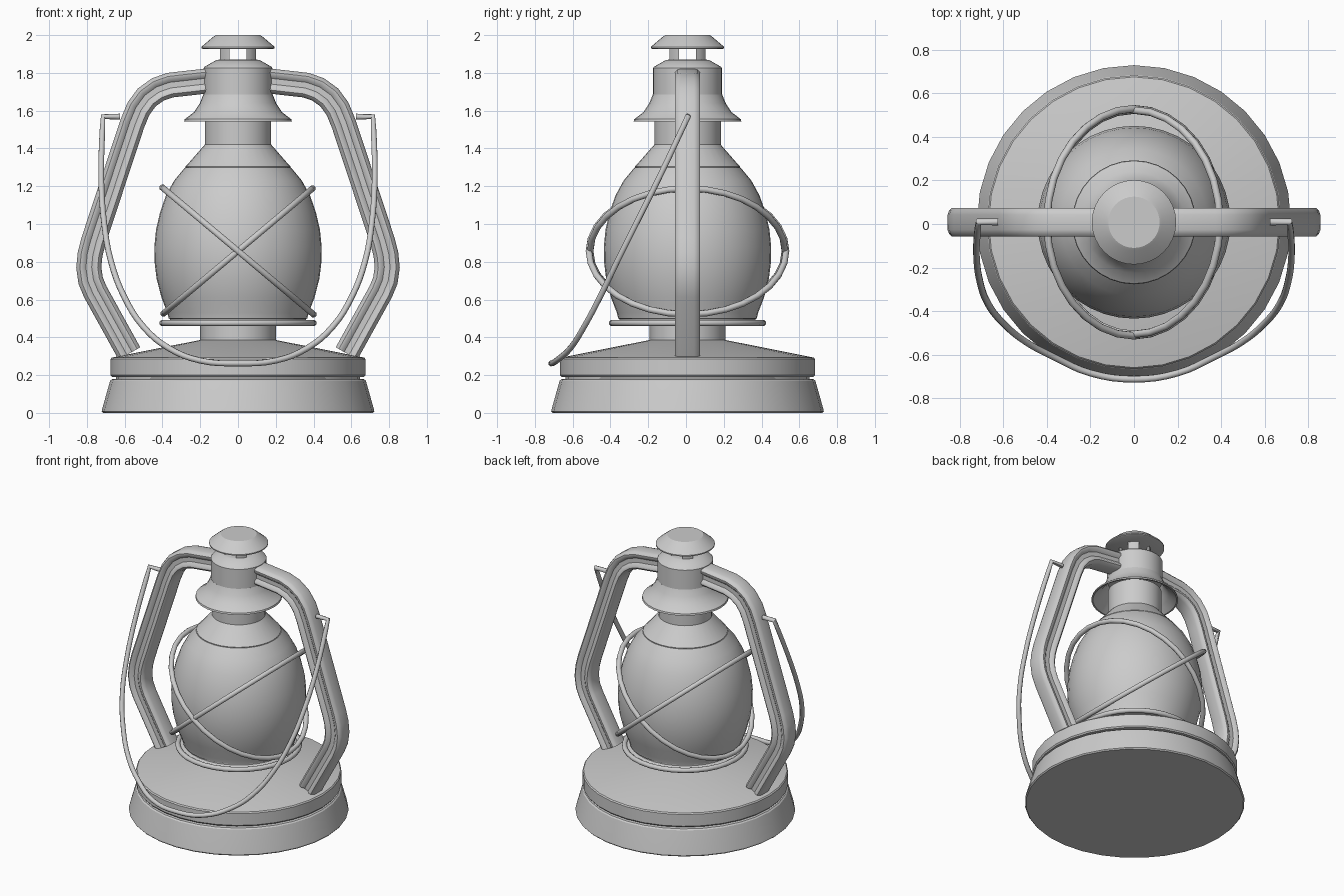
import bpy, bmesh, math
from mathutils import Vector

if "Cube" in bpy.data.objects:
    bpy.data.objects.remove(bpy.data.objects["Cube"])

CY = 0.008  # the lantern axis sits slightly behind centre


def finish(ob, angle=30):
    bpy.ops.object.select_all(action='DESELECT')
    ob.select_set(True)
    bpy.context.view_layer.objects.active = ob
    bpy.ops.object.shade_smooth_by_angle(angle=math.radians(angle))
    return ob


def from_bmesh(name, bm, angle=30):
    bmesh.ops.recalc_face_normals(bm, faces=bm.faces)
    me = bpy.data.meshes.new(name)
    bm.to_mesh(me)
    bm.free()
    ob = bpy.data.objects.new(name, me)
    bpy.context.collection.objects.link(ob)
    ob.location.y = CY
    return finish(ob, angle)


def skin(bm, rings, closed=False):
    """Join vertex loops with quads; cap the ends unless the loops close up."""
    n = len(rings[0])
    pairs = list(zip(rings, rings[1:]))
    if closed:
        pairs.append((rings[-1], rings[0]))
    for a, b in pairs:
        for i in range(n):
            j = (i + 1) % n
            bm.faces.new((a[i], a[j], b[j], b[i]))
    if not closed:
        bm.faces.new(rings[0])
        bm.faces.new(rings[-1])


def lathe(name, profile, seg=32, closed=False):
    bm = bmesh.new()
    rings = [[bm.verts.new((r * math.cos(2 * math.pi * i / seg),
                            r * math.sin(2 * math.pi * i / seg), z))
              for i in range(seg)] for r, z in profile]
    skin(bm, rings, closed)
    return from_bmesh(name, bm)


def ring(name, radius, wire, z, tilt=0):
    bpy.ops.mesh.primitive_torus_add(location=(0, CY, z), rotation=(0, tilt, 0),
                                     major_radius=radius, minor_radius=wire,
                                     major_segments=32, minor_segments=10)
    ob = bpy.context.object
    ob.name = name
    return finish(ob, 50)


# Fuel tank base with groove and sloping top
lathe("tank_base", [(0.715, 0), (0.722, 0.008), (0.718, 0.025), (0.677, 0.17),
                    (0.668, 0.178), (0.645, 0.18), (0.645, 0.19), (0.668, 0.191),
                    (0.675, 0.2), (0.675, 0.285), (0.668, 0.293), (0.2, 0.386)])
lathe("burner_column", [(0.2, 0.37), (0.2, 0.48)])
lathe("globe_plate", [(0.385, 0.467), (0.385, 0.48), (0.36, 0.49), (0.36, 0.5)])
ring("plate_ring", 0.4, 0.017, 0.476)

# Globe
lathe("globe", [(0.35, 0.495), (0.367, 0.5), (0.374, 0.53), (0.405, 0.61), (0.431, 0.71),
                (0.442, 0.8), (0.443, 0.88), (0.434, 0.97), (0.413, 1.06), (0.382, 1.15),
                (0.338, 1.23), (0.28, 1.3)], 40)
lathe("globe_cap", [(0.265, 1.285), (0.275, 1.29), (0.278, 1.305), (0.268, 1.315),
                    (0.176, 1.42), (0.176, 1.6)])

# Chimney: hollow skirt, collar, vent posts and hood
lathe("chimney_skirt", [(0.184, 1.685), (0.202, 1.64), (0.233, 1.592), (0.282, 1.555),
                        (0.285, 1.543), (0.275, 1.543), (0.226, 1.582), (0.19, 1.63),
                        (0.172, 1.68)], closed=True)
lathe("chimney_collar", [(0.183, 1.67), (0.183, 1.825), (0.176, 1.833), (0.115, 1.868),
                         (0.1, 1.87)])
bm = bmesh.new()
for q in range(4):
    rows = []
    for z in (1.86, 1.94):
        arc = [(r, math.radians(90 * q + a)) for r, angs in
               ((0.104, (25, 38, 52, 65)), (0.085, (58, 32))) for a in angs]
        rows.append([bm.verts.new((r * math.cos(a), r * math.sin(a), z)) for r, a in arc])
    skin(bm, rows)
from_bmesh("vent_posts", bm)
lathe("hood", [(0.185, 1.926), (0.194, 1.93), (0.194, 1.938), (0.13, 1.992), (0.118, 2.0)])

# Side air tubes: grooved section swept along a bent path, then mirrored
path = [(0.575, 0.315), (0.755, 0.64), (0.78, 0.7), (0.79, 0.77), (0.783, 0.84),
        (0.765, 0.91), (0.56, 1.53), (0.527, 1.61), (0.483, 1.67), (0.425, 1.712),
        (0.36, 1.735), (0.165, 1.757), (0.12, 1.76)]
half = [(0.066, 0.035), (0.06, 0.053), (0.047, 0.065), (0.033, 0.064), (0.015, 0.047)]
front = half + [(-u, v) for u, v in reversed(half)]
section = front + [(-u, -v) for u, v in front]
bm = bmesh.new()
pts = [Vector(p) for p in path]
rings = []
for i, p in enumerate(pts):
    d0 = (p - pts[i - 1]).normalized() if i else (pts[1] - p).normalized()
    d1 = (pts[i + 1] - p).normalized() if i < len(pts) - 1 else d0
    t = (d0 + d1).normalized()
    n = Vector((t.y, -t.x)) / t.dot(d0)
    rings.append([bm.verts.new((p.x + n.x * u, v, p.y + n.y * u)) for u, v in section])
skin(bm, rings)
tubes = from_bmesh("side_tubes", bm, 40)
tubes.modifiers.new("mirror", 'MIRROR')

# Guard wires crossing around the globe
for name, sign, r in (("guard_ring_a", 1, 0.522), ("guard_ring_b", -1, 0.515)):
    ring(name, r, 0.017, 0.857, sign * math.radians(40))

# Carrying bail hanging forward, with pegs into the tubes
right = [(0.625, 0.01, 1.568), (0.715, 0.01, 1.568), (0.724, -0.14, 1.25),
         (0.708, -0.265, 1.0), (0.672, -0.365, 0.8), (0.605, -0.452, 0.62),
         (0.5, -0.54, 0.455), (0.37, -0.61, 0.345), (0.2, -0.685, 0.277)]
full = right + [(0, -0.713, 0.262)] + [(-x, y, z) for x, y, z in reversed(right)]
cu = bpy.data.curves.new("carrying_bail", 'CURVE')
cu.dimensions = '3D'
cu.bevel_depth = 0.016
cu.bevel_resolution = 2
cu.resolution_u = 4
cu.use_fill_caps = True
sp = cu.splines.new('BEZIER')
sp.bezier_points.add(len(full) - 1)
for i, (bp, co) in enumerate(zip(sp.bezier_points, full)):
    bp.co = co
    kind = 'VECTOR' if i in (0, 1, len(full) - 2, len(full) - 1) else 'AUTO'
    bp.handle_left_type = bp.handle_right_type = kind
bail = bpy.data.objects.new("carrying_bail", cu)
bpy.context.collection.objects.link(bail)
bpy.ops.object.select_all(action='DESELECT')
bail.select_set(True)
bpy.context.view_layer.objects.active = bail
bpy.ops.object.convert(target='MESH')
finish(bpy.context.object, 50)
